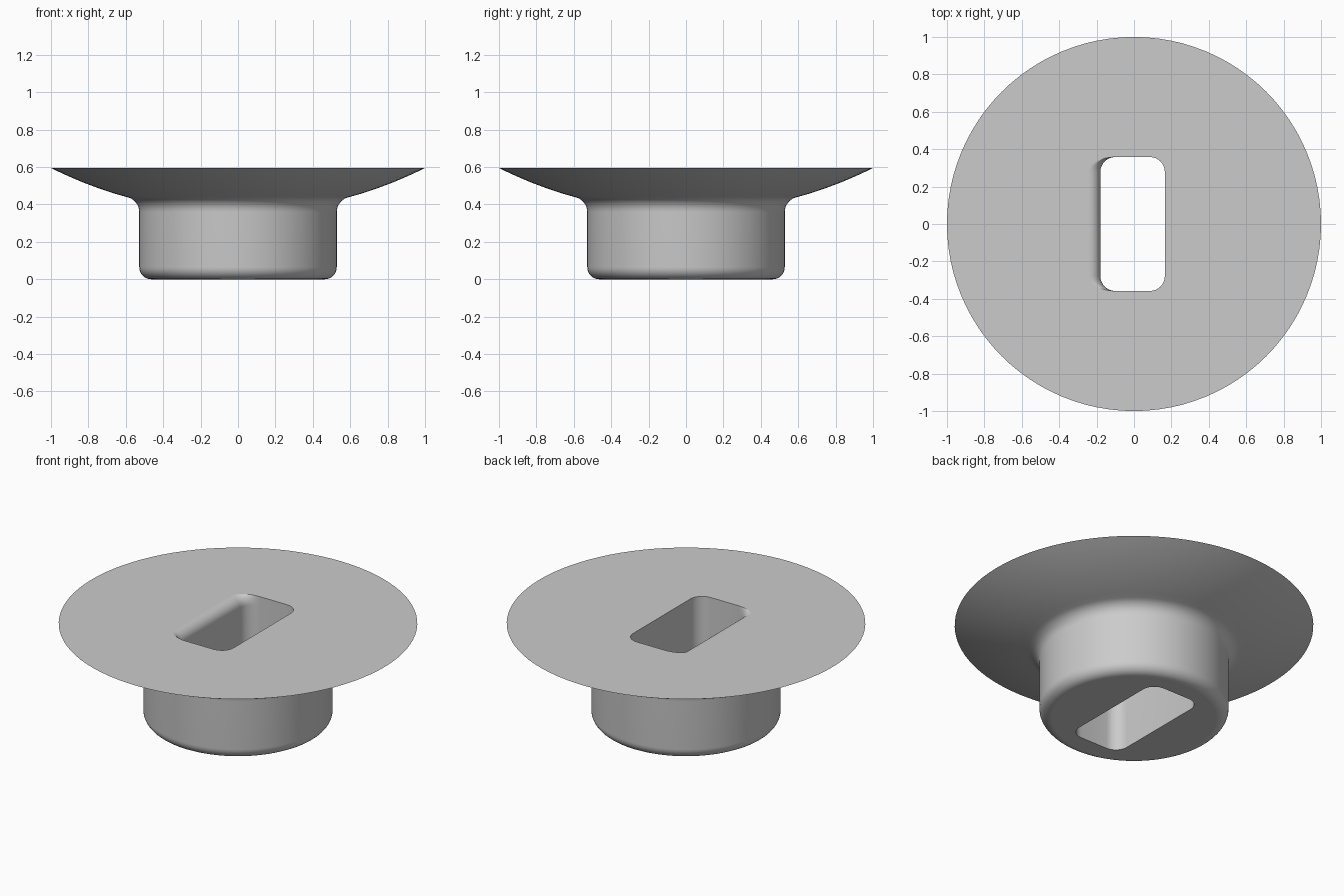
import bpy, bmesh
from math import sin, cos, pi, radians

if "Cube" in bpy.data.objects:
    bpy.data.objects.remove(bpy.data.objects["Cube"])

SEGMENTS = 96
HEIGHT = 0.595

grey = bpy.data.materials.new("light grey")
grey.use_nodes = True
colour = (0.6, 0.6, 0.6, 1)
grey.diffuse_color = colour
grey.node_tree.nodes["Principled BSDF"].inputs["Base Color"].default_value = colour


def arc(cx, cy, rx, ry, start, end, steps):
    """Points on an elliptical arc, angles in degrees."""
    angles = [radians(start + (end - start) * i / steps) for i in range(steps + 1)]
    return [(cx + rx * cos(a), cy + ry * sin(a)) for a in angles]


def loft(name, loops):
    """Closed solid skinned through equal-length loops from bottom to top."""
    bm = bmesh.new()
    rings = [[bm.verts.new(p) for p in loop] for loop in loops]
    for low, high in zip(rings, rings[1:]):
        for i in range(len(low)):
            j = (i + 1) % len(low)
            bm.faces.new((low[i], low[j], high[j], high[i]))
    bm.faces.new(rings[0][::-1])
    bm.faces.new(rings[-1])
    bmesh.ops.recalc_face_normals(bm, faces=bm.faces)
    mesh = bpy.data.meshes.new(name)
    bm.to_mesh(mesh)
    bm.free()
    mesh.materials.append(grey)
    obj = bpy.data.objects.new(name, mesh)
    bpy.context.collection.objects.link(obj)
    return obj


# Round body: rounded foot, straight neck, concave fillet, flared underside
profile = arc(0.463, 0.065, 0.065, 0.065, -90, 0, 8)
profile += arc(0.608, 0.36, 0.08, 0.08, 180, 105, 8)
start, bend, rim = profile[-1], (0.80, 0.495), (1.0, HEIGHT)
for i in range(1, 13):
    t = i / 12
    profile.append(tuple((1 - t) ** 2 * a + 2 * t * (1 - t) * b + t * t * c
                         for a, b, c in zip(start, bend, rim)))
turns = [2 * pi * i / SEGMENTS for i in range(SEGMENTS)]
body = loft("flanged_bushing", [[(r * cos(a), r * sin(a), z) for a in turns] for r, z in profile])


# Slot: rounded rectangle whose left edge is eased over at the top
def slot_loop(z, ease):
    left, right, reach, r = -0.1, 0.085, 0.278, 0.08
    wide = r + ease
    points = arc(right, reach, r, r, 0, 90, 8) + arc(left, reach, wide, r, 90, 180, 8)
    points += arc(left, -reach, wide, r, 180, 270, 8) + arc(right, -reach, r, r, 270, 360, 8)
    return [(x, y, z) for x, y in points]


EASE = 0.06
loops = [slot_loop(-0.1, 0)]
for i in range(9):
    a = pi / 2 * i / 8
    loops.append(slot_loop(HEIGHT - EASE + EASE * sin(a), EASE * (1 - cos(a))))
loops.append(slot_loop(HEIGHT + 0.1, EASE))
cutter = loft("slot_cutter", loops)

cut = body.modifiers.new("slot", "BOOLEAN")
cut.operation = "DIFFERENCE"
cut.solver = "EXACT"
cut.object = cutter
bpy.ops.object.select_all(action="DESELECT")
body.select_set(True)
bpy.context.view_layer.objects.active = body
bpy.ops.object.modifier_apply(modifier=cut.name)
bpy.data.objects.remove(cutter)

# Smooth sides, with crisp borders around the flat top and bottom
bpy.ops.object.shade_smooth_by_angle(angle=radians(35))
bm = bmesh.new()
bm.from_mesh(body.data)
for edge in bm.edges:
    if all(abs(v.co.z - HEIGHT) < 0.0001 for v in edge.verts) or all(abs(v.co.z) < 0.0001 for v in edge.verts):
        edge.smooth = False
bm.to_mesh(body.data)
bm.free()
